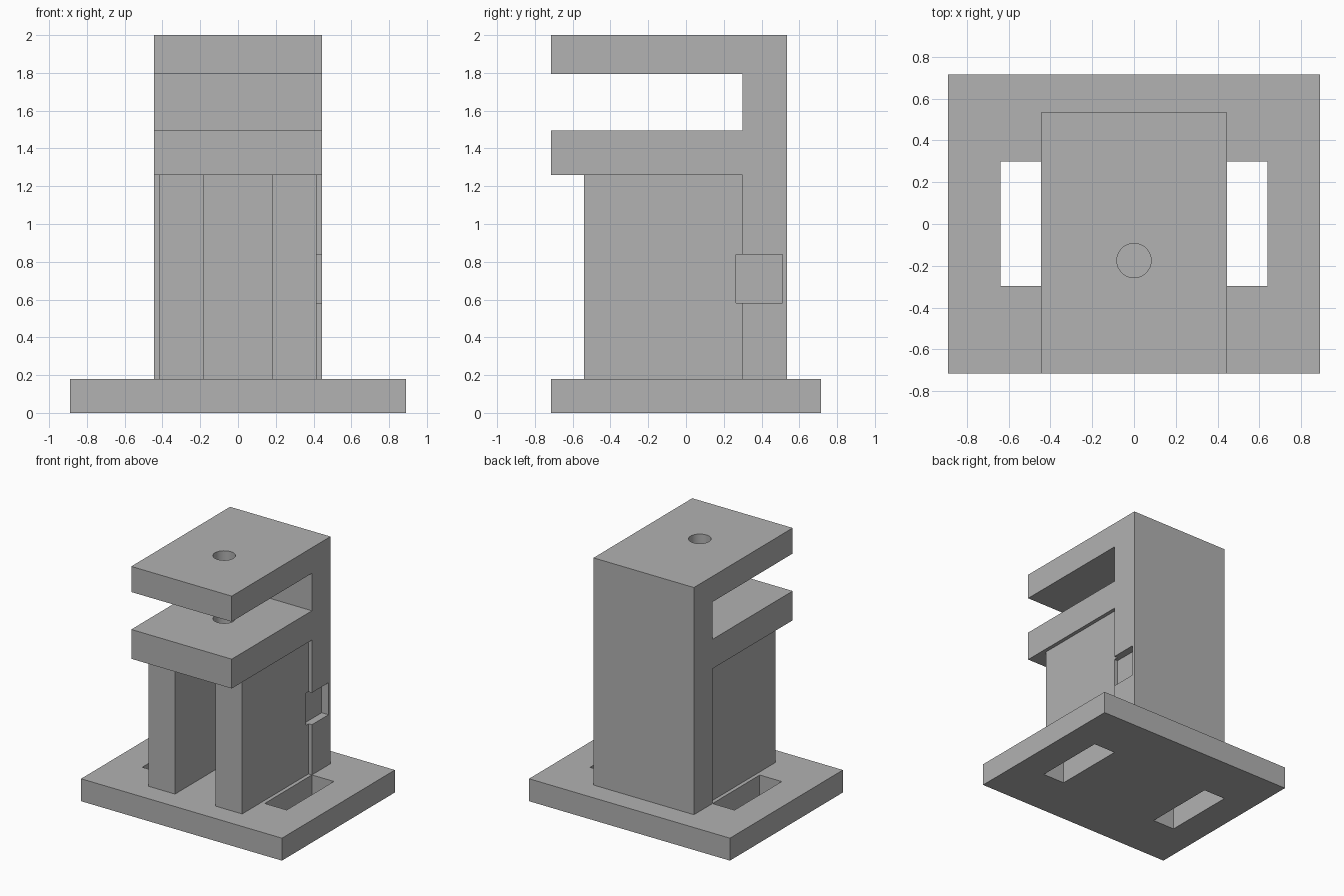
import bpy
import bmesh

if "Cube" in bpy.data.objects:
    bpy.data.objects.remove(bpy.data.objects["Cube"], do_unlink=True)

GREY = (0.445, 0.445, 0.445, 1.0)
grey = bpy.data.materials.new("plain_grey")
grey.use_nodes = True
grey.diffuse_color = GREY
grey.node_tree.nodes["Principled BSDF"].inputs["Base Color"].default_value = GREY


def finish(name, bm):
    """Turn a bmesh into a named grey object."""
    bmesh.ops.recalc_face_normals(bm, faces=bm.faces)
    mesh = bpy.data.meshes.new(name)
    bm.to_mesh(mesh)
    bm.free()
    mesh.materials.append(grey)
    obj = bpy.data.objects.new(name, mesh)
    bpy.context.collection.objects.link(obj)
    return obj


def box(name, xs, ys, zs):
    """Box between the given limits on each axis."""
    bm = bmesh.new()
    bmesh.ops.create_cube(bm, size=1)
    for v in bm.verts:
        v.co = [lim[0] if c < 0 else lim[1] for c, lim in zip(v.co, (xs, ys, zs))]
    return finish(name, bm)


def extrude_profile(name, profile, x0, x1):
    """Side profile of (y, z) points extruded along x."""
    bm = bmesh.new()
    face = bm.faces.new([bm.verts.new((x0, y, z)) for y, z in profile])
    out = bmesh.ops.extrude_face_region(bm, geom=[face])
    for v in out["geom"]:
        if isinstance(v, bmesh.types.BMVert):
            v.co.x = x1
    return finish(name, bm)


def cylinder(name, x, y, z0, z1, radius):
    bm = bmesh.new()
    bmesh.ops.create_cone(bm, cap_ends=True, segments=48, radius1=radius,
                          radius2=radius, depth=z1 - z0)
    bmesh.ops.translate(bm, verts=bm.verts, vec=(x, y, (z0 + z1) / 2))
    return finish(name, bm)


def cut(obj, cutters):
    """Subtract the cutters and bake the result."""
    for c in cutters:
        c.hide_render = True
        mod = obj.modifiers.new("cut", 'BOOLEAN')
        mod.operation = 'DIFFERENCE'
        mod.solver = 'EXACT'
        mod.object = c
    graph = bpy.context.evaluated_depsgraph_get()
    baked = bpy.data.meshes.new_from_object(obj.evaluated_get(graph))
    obj.modifiers.clear()
    obj.data = baked


FLOOR, SHELF = 0.18, 1.26      # base top and shelf underside
BACK, FRONT = 0.535, -0.715
WALL = 0.30                    # front of the rear wall
HALF = 0.445                   # half width of the body

# Base plate with two slots
base = box("base_plate", (-0.89, 0.89), (FRONT, -FRONT), (0, FLOOR))
slots = [box("slot_cutter", sorted((s * HALF, s * 0.64)), (-0.298, WALL), (-0.1, 0.3))
         for s in (-1, 1)]
cut(base, slots)

# Rear wall, shelf and top plate as one side profile
body = extrude_profile("body_frame", [
    (BACK, FLOOR), (BACK, 2), (FRONT, 2), (FRONT, 1.795), (WALL, 1.795),
    (WALL, 1.495), (FRONT, 1.495), (FRONT, SHELF), (WALL, SHELF), (WALL, FLOOR),
], -HALF, HALF)

# Two legs below the shelf
legs = {side: box(side + "_leg", sorted((s * 0.18, s * 0.415)), (-0.54, WALL),
                  (FLOOR, SHELF))
        for side, s in (("right", -1), ("left", 1))}

# Vertical hole through top plate and shelf, shallow pocket in the left side
hole = cylinder("hole_cutter", 0, -0.175, 1.1, 2.1, 0.082)
pocket = box("pocket_cutter", (0.385, 0.6), (0.265, 0.51), (0.582, 0.838))
cut(body, [hole, pocket])
cut(legs["left"], [pocket])

for cutter in slots + [hole, pocket]:
    bpy.data.objects.remove(cutter, do_unlink=True)

# Smooth hole walls, sharp edges elsewhere
bpy.ops.object.select_all(action='DESELECT')
body.select_set(True)
bpy.context.view_layer.objects.active = body
bpy.ops.object.shade_smooth_by_angle()
